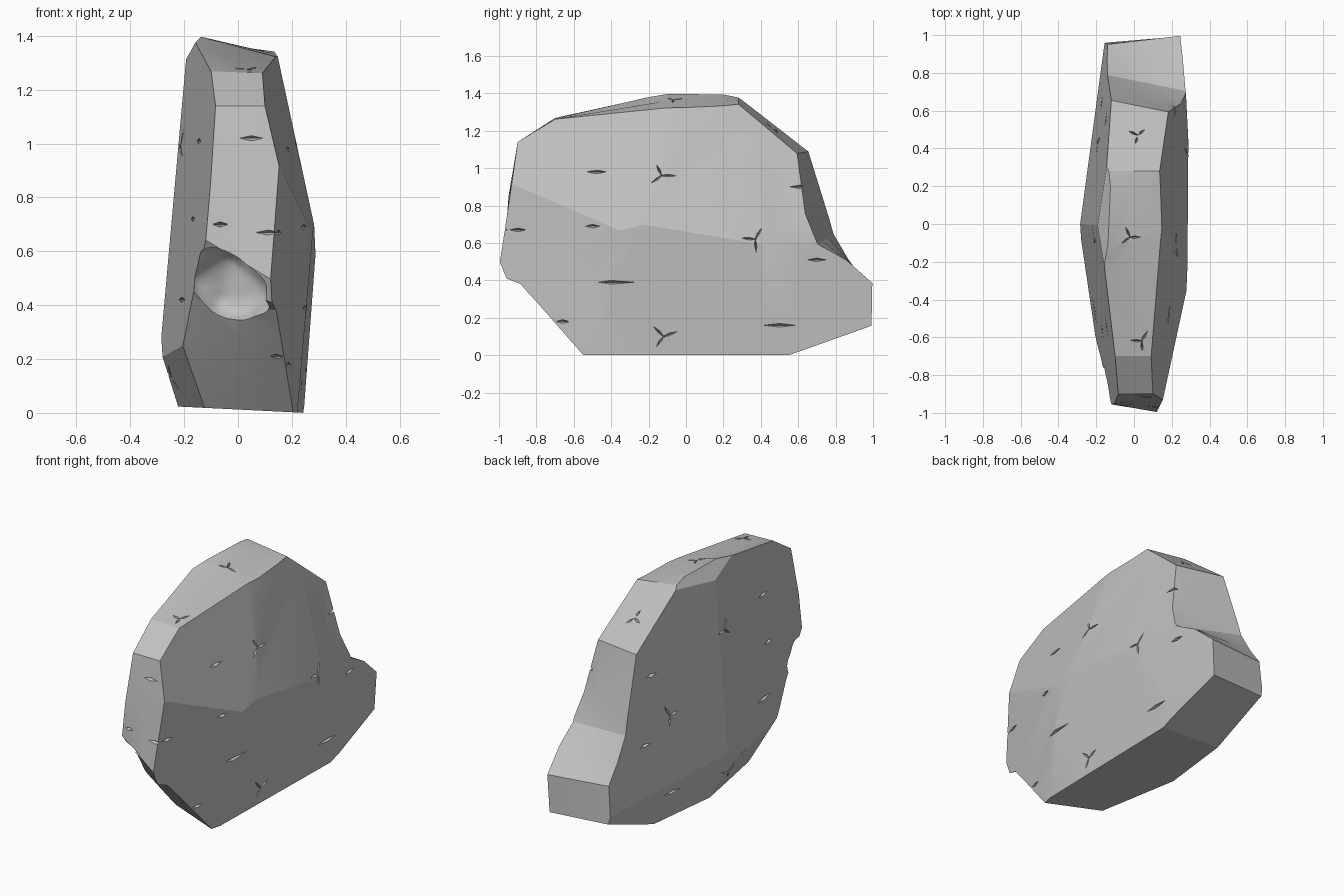
import bpy, bmesh
from math import radians
from mathutils import Matrix, Vector, noise
from mathutils.bvhtree import BVHTree

if "Cube" in bpy.data.objects:
    bpy.data.objects.remove(bpy.data.objects["Cube"])

stone = bpy.data.materials.new("grey_stone")
stone.use_nodes = True
grey = (0.54, 0.54, 0.54, 1)
stone.diffuse_color = grey
stone.node_tree.nodes["Principled BSDF"].inputs["Base Color"].default_value = grey


def make_object(name, bm):
    bmesh.ops.recalc_face_normals(bm, faces=bm.faces)
    mesh = bpy.data.meshes.new(name)
    bm.to_mesh(mesh)
    mesh.materials.append(stone)
    obj = bpy.data.objects.new(name, mesh)
    bpy.context.collection.objects.link(obj)
    return obj


# Rim outlines (y, z) on both sides, from the front foot over the back and top
left_rim = [(-.42, .02), (.55, .02), (.96, .17), (.95, .4), (.87, .51), (.79, .65),
            (.77, .73), (.66, 1.09), (.28, 1.38), (.2, 1.4), (-.1, 1.4), (-.7, 1.27),
            (-.9, 1.14), (-.95, .85), (-.95, .66), (-.83, .52), (-.74, .42), (-.65, .29)]
right_rim = [(-.53, .005), (.55, .005), (.985, .16), (.985, .39), (.86, .51), (.73, .61),
             (.67, .75), (.6, 1.08), (.28, 1.34), (.18, 1.33), (-.1, 1.32), (-.7, 1.26),
             (-.9, 1.14), (-.94, .86), (-1, .48), (-.97, .4), (-.89, .38), (-.79, .28)]
RIM = .15


# Body: loft between the rims, wider than needed, then split by flat fracture planes
def loft(bm, stations):
    rings = []
    for x in stations:
        t = (x + RIM) / (2 * RIM)
        rings.append([bm.verts.new((x, *Vector(a).lerp(Vector(b), t)))
                      for a, b in zip(left_rim, right_rim)])
    count = len(left_rim)
    for a, b in zip(rings, rings[1:]):
        for i in range(count):
            j = (i + 1) % count
            bm.faces.new((a[i], a[j], b[j], b[i]))
    bm.faces.new(rings[0])
    bm.faces.new(rings[-1])


def fracture(bm, a, b, c):
    a, b, c = Vector(a), Vector(b), Vector(c)
    normal = (b - a).cross(c - a).normalized()
    if normal.dot(Vector((0, 0, .6)) - a) > 0:
        normal.negate()
    bmesh.ops.bisect_plane(bm, geom=bm.verts[:] + bm.edges[:] + bm.faces[:],
                           plane_co=a, plane_no=normal, clear_outer=True)
    bmesh.ops.holes_fill(bm, edges=[e for e in bm.edges if e.is_boundary], sides=0)
    bmesh.ops.recalc_face_normals(bm, faces=bm.faces)


body = bmesh.new()
loft(body, [-.32, -RIM, 0, RIM, .32])
planes = [
    ((-.285, 0, .28), (-.193, 0, 1.3), (-.15, .96, .28)),      # left rear
    ((-.285, 0, .28), (-.195, 0, 1.3), (-.13, -.97, .5)),      # left front
    ((-.285, 0, .28), (-.24, 0, .06), (-.2, .7, .28)),         # left foot
    ((-.12, -.43, .01), (-.2, -.62, .25), (-.2, 0, .01)),      # left front foot
    ((-.195, 0, 1.31), (-.13, 0, 1.4), (-.13, .3, 1.38)),      # left crown
    ((.285, .45, .55), (.24, .45, 0), (.263, -.4, .5)),        # right middle
    ((.26, -.4, .5), (.12, -1, .5), (.24, -.4, 0)),            # right front
    ((.285, .45, .55), (.24, 1, .3), (.25, .55, .02)),         # right rear
    ((.265, -.2, .78), (.285, .45, .6), (.145, .1, 1.32)),     # right upper rear
    ((.26, -.2, .8), (.14, -.1, 1.32), (.1, -.9, 1.14)),       # right upper front
]
for points in planes:
    fracture(body, *points)
bmesh.ops.remove_doubles(body, verts=body.verts, dist=.0005)
bmesh.ops.triangulate(body, faces=[f for f in body.faces if len(f.verts) > 4])
surface = BVHTree.FromBMesh(body)
boulder = make_object("boulder", body)

# Ragged scooped hollow in the front
hollow = bmesh.new()
bmesh.ops.create_icosphere(hollow, subdivisions=5, radius=1, matrix=
    Matrix.Translation((-.04, -.88, .46)) @ Matrix.Rotation(radians(28), 4, "Y")
    @ Matrix.Diagonal((.17, .17, .16, 1)))
for vert in hollow.verts:
    vert.co += noise.noise_vector(vert.co * 9) * .02
scoop_cutter = make_object("scoop_cutter", hollow)

# Cracks: thin spindles laid on the surface; u, v are the axes across the facing side
slits = bmesh.new()
FACING = {"right": Matrix(((0, 0, 1), (1, 0, 0), (0, 1, 0))),
          "left": Matrix(((0, 0, -1), (1, 0, 0), (0, 1, 0))),
          "top": Matrix(((1, 0, 0), (0, 1, 0), (0, 0, 1))),
          "front": Matrix(((1, 0, 0), (0, 0, -1), (0, 1, 0)))}


def slit(side, u, v, length, angle=0, width=.01):
    frame = FACING[side]
    hit = surface.ray_cast(frame @ Vector((u, v, 3)), frame @ Vector((0, 0, -1)))[0]
    if hit is None:
        return
    place = Matrix.Translation(hit) @ frame.to_4x4() @ Matrix.Rotation(radians(angle), 4, "Z")
    bmesh.ops.create_uvsphere(slits, u_segments=4, v_segments=2, radius=1,
                              matrix=place @ Matrix.Diagonal((length / 2, width, .03, 1)))


def branch(side, u, v, size, turn):
    for k, angle in enumerate((0, 115, 215)):
        arm = Matrix.Rotation(radians(angle + turn), 2) @ Vector((size * .33, 0))
        slit(side, u + arm.x, v + arm.y, size * (1 - .1 * k), angle + turn, .007)


for side, shift in (("right", 0), ("left", .06)):
    for u, v, length in ((-.48, .98, .13), (-.5, .69, .11), (-.4, .39, .27), (.61, .9, .12),
                         (.7, .51, .11), (.5, .16, .18), (-.9, .67, .13), (-.66, .18, .1)):
        slit(side, u - shift, v + shift / 2, length)
    for u, v, turn in ((-.13, .96, 0), (.37, .62, 60), (-.12, .1, 20)):
        branch(side, u + shift, v + shift / 2, .1, turn)
for u, v, turn in ((-.02, -.07, 0), (.02, .47, 40), (.04, -.62, 60)):
    branch("top", u, v, .08, turn)
slit("front", .05, 1.02, .09)
slit("front", .11, .67, .11)
crack_cutter = make_object("crack_cutter", slits)

# Carve the hollow and cracks, then remove the helpers
bpy.context.view_layer.objects.active = boulder
boulder.select_set(True)
for cutter in (scoop_cutter, crack_cutter):
    cutter.hide_render = True
    carve = boulder.modifiers.new("carve", "BOOLEAN")
    carve.operation = "DIFFERENCE"
    carve.solver = "EXACT"
    carve.use_self = True
    carve.object = cutter
    bpy.ops.object.modifier_apply(modifier=carve.name)
    bpy.data.objects.remove(cutter)
bpy.ops.object.shade_smooth_by_angle(angle=radians(15))
